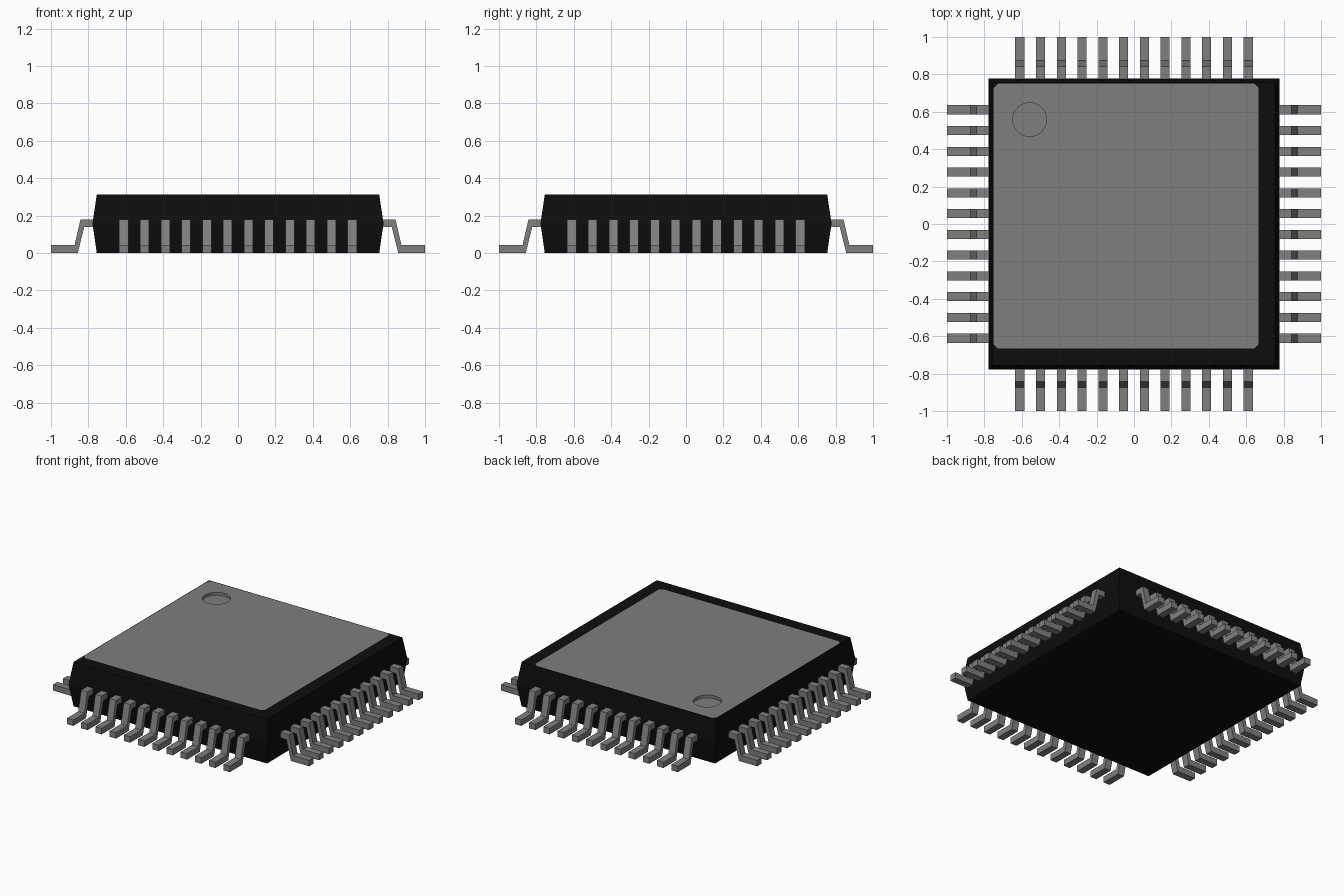
import bpy, bmesh, math

if "Cube" in bpy.data.objects:
    bpy.data.objects.remove(bpy.data.objects["Cube"], do_unlink=True)


def material(name, value):
    mat = bpy.data.materials.new(name)
    mat.use_nodes = True
    col = (value, value, value, 1.0)
    mat.diffuse_color = col
    mat.node_tree.nodes["Principled BSDF"].inputs["Base Color"].default_value = col
    return mat


BLACK = material("black plastic", 0.004)
FACE = material("grey top face", 0.21)
METAL = material("grey metal", 0.215)


def make_object(name, bm, mats):
    mesh = bpy.data.meshes.new(name)
    bm.to_mesh(mesh)
    bm.free()
    for m in mats:
        mesh.materials.append(m)
    obj = bpy.data.objects.new(name, mesh)
    bpy.context.collection.objects.link(obj)
    return obj


def ring(bm, points, z):
    return [bm.verts.new((x, y, z)) for x, y in points]


def square(h):
    return [(-h, -h), (h, -h), (h, h), (-h, h)]


def bridge(bm, low, high):
    n = len(low)
    return [bm.faces.new((low[i], low[(i + 1) % n], high[(i + 1) % n], high[i]))
            for i in range(n)]


def fill_between(bm, outer, inner, index):
    """Fill the flat area between two closed loops, facing up."""
    edges = []
    for loop in (outer, inner):
        for a, b in zip(loop, loop[1:] + loop[:1]):
            edges.append(bm.edges.get((a, b)) or bm.edges.new((a, b)))
    res = bmesh.ops.triangle_fill(bm, edges=edges, use_beauty=True, normal=(0, 0, 1))
    for f in res["geom"]:
        if isinstance(f, bmesh.types.BMFace):
            f.normal_update()
            if f.normal.z < 0:
                f.normal_flip()
            f.material_index = index


# Body: two tapered halves, a grey top panel and a round index recess
TOP, MID, RECESS = 0.313, 0.158, 0.02
bm = bmesh.new()
base = ring(bm, square(0.755), 0)
waist = ring(bm, square(0.778), MID)
rim = ring(bm, square(0.755), TOP)
bm.faces.new(base[::-1])
bridge(bm, base, waist)
bridge(bm, waist, rim)

x0, x1, y0, y1, c = -0.75, 0.665, -0.665, 0.75, 0.022
panel = ring(bm, [(x0 + c, y0), (x1 - c, y0), (x1, y0 + c), (x1, y1 - c),
                  (x1 - c, y1), (x0 + c, y1), (x0, y1 - c), (x0, y0 + c)], TOP)
circle = [(-0.558 + 0.09 * math.cos(a), 0.558 + 0.09 * math.sin(a))
          for a in (i * math.tau / 40 for i in range(40))]
hole = ring(bm, circle, TOP)
floor = ring(bm, circle, TOP - RECESS)
fill_between(bm, rim, panel, 0)
fill_between(bm, panel, hole, 1)
for f in bridge(bm, hole, floor) + [bm.faces.new(floor)]:
    f.material_index = 1
make_object("chip_body", bm, [BLACK, FACE])

# Leads: one gull-wing profile extruded across its width, twelve to a row
PROFILE = [(0.75, 0.14), (0.822, 0.14), (0.857, 0.0), (1.0, 0.0),
           (1.0, 0.042), (0.874, 0.042), (0.842, 0.18), (0.75, 0.18)]
COUNT, PITCH, HALF = 12, 0.111, 0.0245
bm = bmesh.new()
for i in range(COUNT):
    y = (i - (COUNT - 1) / 2) * PITCH
    near = [bm.verts.new((x, y - HALF, z)) for x, z in PROFILE]
    far = [bm.verts.new((x, y + HALF, z)) for x, z in PROFILE]
    bm.faces.new(near)
    bm.faces.new(far[::-1])
    bridge(bm, near, far)
bmesh.ops.recalc_face_normals(bm, faces=bm.faces)
left_row = make_object("left_leads", bm, [METAL])

# The other three rows share the mesh, turned around the body
for k, name in enumerate(("back_leads", "right_leads", "front_leads"), 1):
    row = bpy.data.objects.new(name, left_row.data)
    row.rotation_euler.z = k * math.pi / 2
    bpy.context.collection.objects.link(row)
